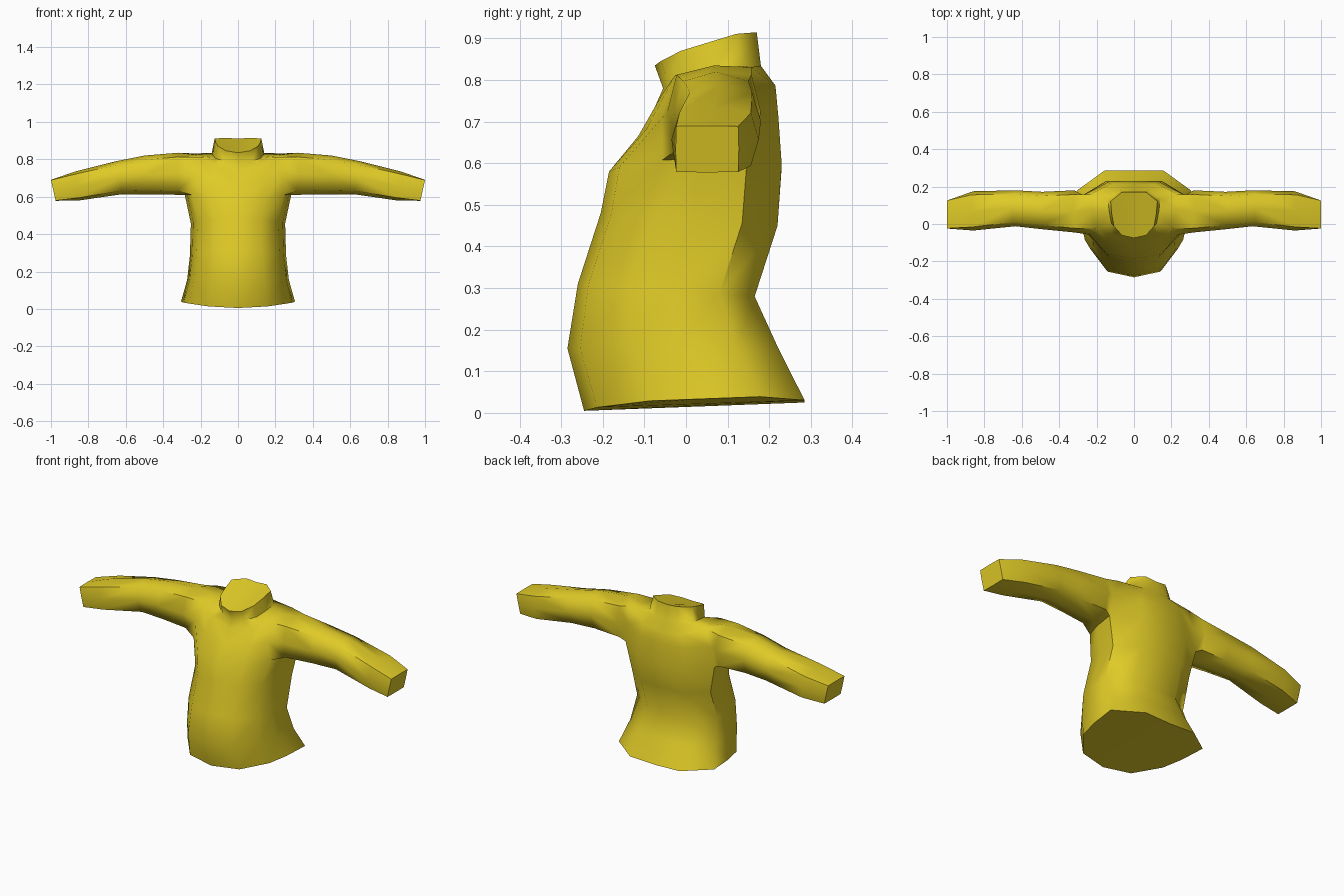
import bpy, bmesh

cube = bpy.data.objects.get("Cube")
if cube:
    bpy.data.objects.remove(cube, do_unlink=True)

mat = bpy.data.materials.new("yellow cloth")
mat.use_nodes = True
color = (0.74, 0.59, 0.02, 1)
mat.diffuse_color = color
bsdf = mat.node_tree.nodes["Principled BSDF"]
bsdf.inputs["Base Color"].default_value = color
bsdf.inputs["Roughness"].default_value = 0.8

# Half cross-section from front centre to back centre: width, depth, side lift
U = [0, 0.52, 0.86, 0.95, 1.0, 0.52, 0]
V = [0, 0.06, None, 0.52, 0.80, 1.0, 1.0]
LIFT = [0, 0.4, 1, 1, 1, 0.3, 0]

# Torso rings: front z, back z, half width, front y, back y, side depth, side lift
TORSO = [
    (0.005, 0.025, 0.305, -0.245, 0.285, 0.30, 0.018),
    (0.155, 0.155, 0.272, -0.285, 0.222, 0.30, 0.0),
    (0.310, 0.280, 0.257, -0.260, 0.165, 0.29, 0.0),
    (0.480, 0.450, 0.252, -0.205, 0.220, 0.29, 0.0),
    (0.580, 0.590, 0.285, -0.185, 0.230, 0.31, 0.025),
    (0.665, 0.700, 0.272, -0.115, 0.222, 0.17, 0.038),
    (0.735, 0.765, 0.235, -0.075, 0.215, 0.17, 0.072),
    (0.780, 0.830, 0.140, -0.055, 0.180, 0.24, 0.014),
    (0.835, 0.910, 0.125, -0.075, 0.170, 0.26, 0.016),
]
ARMPIT = 4  # the sleeve hole spans three rings from here

# Sleeve rings: top x, bottom x, top z, bottom z, front y, back y, corner squareness
SLEEVE = [
    (0.32, 0.32, 0.835, 0.610, -0.045, 0.180, 0.80),
    (0.50, 0.48, 0.820, 0.613, -0.028, 0.172, 0.78),
    (0.65, 0.62, 0.790, 0.613, -0.012, 0.180, 0.78),
    (0.87, 0.85, 0.735, 0.580, -0.035, 0.175, 0.82),
    (1.00, 0.975, 0.690, 0.578, -0.025, 0.127, 0.98),
]
LOOP = [(-1, -1), (0, -1), (1, -1), (1, 0), (1, 1), (0, 1), (-1, 1), (-1, 0)]

bm = bmesh.new()


def mix(a, b, t):
    return a + (b - a) * t


def torso_ring(zf, zb, w, yf, yb, side, lift):
    verts = []
    for u, v, l in zip(U, V, LIFT):
        v = side if v is None else v
        verts.append(bm.verts.new((w * u, mix(yf, yb, v), mix(zf, zb, v) + lift * l)))
    return verts


def sleeve_ring(xt, xb, zt, zb, yf, yb, corner):
    verts = []
    for s, t in LOOP:
        k = corner if s and t else 1
        a, b = (s * k + 1) / 2, (t * k + 1) / 2
        verts.append(bm.verts.new((mix(xb, xt, b), mix(yf, yb, a), mix(zb, zt, b))))
    return verts


# Torso and collar, leaving the sleeve hole open
rings = [torso_ring(*r) for r in TORSO]
for i in range(len(rings) - 1):
    for k in range(6):
        if i in (ARMPIT, ARMPIT + 1) and k in (2, 3):
            continue
        a, b = rings[i], rings[i + 1]
        bm.faces.new((a[k], a[k + 1], b[k + 1], b[k]))
bm.faces.new(rings[0][::-1])
bm.faces.new(rings[-1])

# Sleeve grown out of the hole, closed at the cuff
prev = [rings[ARMPIT + 1 + t][3 + s] for s, t in LOOP]
for r in SLEEVE:
    ring = sleeve_ring(*r)
    for j in range(8):
        n = (j + 1) % 8
        bm.faces.new((prev[j], prev[n], ring[n], ring[j]))
    prev = ring
bm.faces.new(prev)

# Mirror to the other side and weld the centre line
bmesh.ops.mirror(bm, geom=bm.verts[:] + bm.edges[:] + bm.faces[:], axis='X', merge_dist=0.001)
bmesh.ops.remove_doubles(bm, verts=bm.verts[:], dist=0.0005)
bmesh.ops.recalc_face_normals(bm, faces=bm.faces[:])

mesh = bpy.data.meshes.new("shirt")
bm.to_mesh(mesh)
bm.free()
mesh.materials.append(mat)
shirt = bpy.data.objects.new("shirt", mesh)
bpy.context.collection.objects.link(shirt)

# Soft cloth with crisp cuffs and hem
bpy.ops.object.select_all(action='DESELECT')
shirt.select_set(True)
bpy.context.view_layer.objects.active = shirt
bpy.ops.object.shade_smooth_by_angle(angle=1.05)
